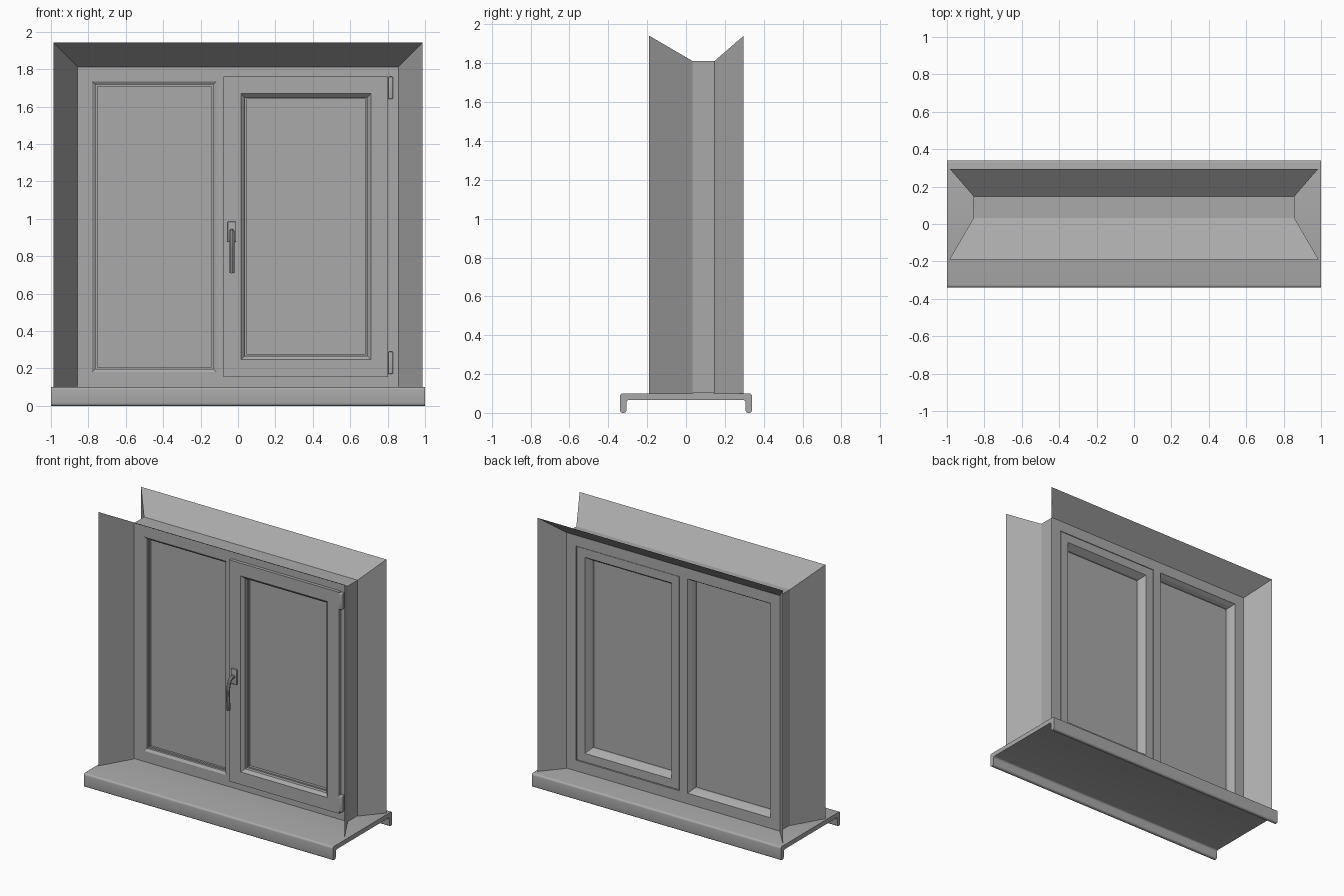
import bpy, bmesh
from mathutils import Vector

cube = bpy.data.objects.get("Cube")
if cube:
    bpy.data.objects.remove(cube, do_unlink=True)

GREY = (0.4, 0.4, 0.4, 1)
mat = bpy.data.materials.new("plain_grey")
mat.use_nodes = True
mat.diffuse_color = GREY
mat.node_tree.nodes["Principled BSDF"].inputs["Base Color"].default_value = GREY


def add_mesh(name, mesh, smooth=False):
    obj = bpy.data.objects.new(name, mesh)
    bpy.context.collection.objects.link(obj)
    mesh.materials.clear()
    mesh.materials.append(mat)
    if smooth:
        bpy.ops.object.select_all(action="DESELECT")
        obj.select_set(True)
        bpy.context.view_layer.objects.active = obj
        bpy.ops.object.shade_smooth_by_angle()
    return obj


def finish(name, bm, smooth=False):
    bmesh.ops.recalc_face_normals(bm, faces=bm.faces)
    mesh = bpy.data.meshes.new(name)
    bm.to_mesh(mesh)
    bm.free()
    return add_mesh(name, mesh, smooth)


def box(name, x, y, z, bevel=0):
    """Box from (low, high) pairs, optionally with rounded edges."""
    bm = bmesh.new()
    bmesh.ops.create_cube(bm, size=1)
    for v in bm.verts:
        v.co = Vector([(lo + hi) / 2 + c * (hi - lo) for c, (lo, hi) in zip(v.co, (x, y, z))])
    if bevel:
        bmesh.ops.bevel(bm, geom=bm.edges[:], offset=bevel, segments=3, profile=0.5, affect="EDGES")
    return finish(name, bm, bevel > 0)


def mitred_ring(name, x, z, profile):
    """Four mitred bars round a rectangle; profile holds (inset, y) points."""
    bm = bmesh.new()

    def corner(k, d, y):
        px = x[0] + d if k in (0, 3) else x[1] - d
        pz = z[0] + d if k in (0, 1) else z[1] - d
        return (px, y, pz)

    for k in range(4):
        a = [bm.verts.new(corner(k, d, y)) for d, y in profile]
        b = [bm.verts.new(corner((k + 1) % 4, d, y)) for d, y in profile]
        n = len(profile)
        for i in range(n):
            j = (i + 1) % n
            bm.faces.new((a[i], a[j], b[j], b[i]))
        bm.faces.new(a)
        bm.faces.new(b)
    return finish(name, bm)


SIDE, TOP, BASE = 0.857, 1.812, 0.1     # frame outline
FRONT, BACK, GLASS = 0.033, 0.147, 0.08  # depths


def flare(name, y_in, y_out, spread):
    """Thin splayed lining on the two sides and the top of the opening."""
    bm = bmesh.new()
    rows = []
    for y, s in ((y_in, 0), (y_out, spread)):
        w, h = SIDE + s, TOP + s
        rows.append([bm.verts.new(p) for p in ((-w, y, BASE), (-w, y, h), (w, y, h), (w, y, BASE))])
    for i in range(3):
        bm.faces.new((rows[0][i], rows[0][i + 1], rows[1][i + 1], rows[1][i]))
    return finish(name, bm)


# Sill board with rounded drop lips front and back
half = [(0.307, 0.067), (0.307, 0), (0.34, 0), (0.34, 0.1)]
outline = half + [(-y, z) for y, z in reversed(half)]
bm = bmesh.new()
face = bm.faces.new([bm.verts.new((-1, y, z)) for y, z in outline])
res = bmesh.ops.extrude_face_region(bm, geom=[face])
bmesh.ops.translate(bm, verts=[g for g in res["geom"] if isinstance(g, bmesh.types.BMVert)], vec=(2, 0, 0))
long_edges = [e for e in bm.edges if abs(e.verts[0].co.x - e.verts[1].co.x) > 1]
bmesh.ops.bevel(bm, geom=long_edges, offset=0.014, segments=4, profile=0.5, affect="EDGES")
finish("sill", bm, True)

# Splayed linings
flare("front_reveal", FRONT, -0.19, 0.13)
flare("back_reveal", BACK, 0.295, 0.128)

# Fixed frame and mullion
mitred_ring("outer_frame", (-SIDE, SIDE), (BASE + 0.003, TOP),
            [(0, FRONT), (0.077, FRONT), (0.077, BACK), (0, BACK)])
box("mullion", (-0.115, -0.05), (FRONT, BACK), (0.18, 1.736))

# Fixed light: stepped bead and pane
mitred_ring("fixed_bead", (-0.78, -0.115), (0.18, 1.736),
            [(0, FRONT), (0.018, 0.045), (0.018, 0.06), (0.028, 0.06),
             (0.028, 0.1), (0.018, 0.12), (0, BACK)])
box("fixed_pane", (-0.76, -0.135), (GLASS - 0.005, GLASS + 0.005), (0.2, 1.716))

# Opening sash, overlapping the frame at the front
mitred_ring("sash", (-0.077, 0.803), (0.155, 1.762),
            [(0, 0.01), (0.092, 0.01), (0.113, 0.03), (0.113, 0.055), (0.122, 0.055),
             (0.122, 0.1), (0.092, 0.145), (0.03, 0.145), (0.03, FRONT), (0, FRONT)])
box("sash_pane", (0.03, 0.695), (GLASS - 0.005, GLASS + 0.005), (0.26, 1.655))

# Hinges
for name, z in (("lower_hinge", (0.17, 0.29)), ("upper_hinge", (1.64, 1.76))):
    box(name, (0.804, 0.829), (0.004, FRONT + 0.002), z, 0.006)

# Handle: back plate and bent lever
HX = -0.033
box("handle_plate", (HX - 0.023, HX + 0.023), (-0.004, 0.012), (0.875, 0.985), 0.004)
curve = bpy.data.curves.new("lever_path", "CURVE")
curve.dimensions = "3D"
curve.bevel_depth = 0.013
curve.bevel_resolution = 3
curve.resolution_u = 8
curve.use_fill_caps = True
path = [(0.005, 0.93), (-0.035, 0.93), (-0.06, 0.89), (-0.066, 0.8), (-0.06, 0.71)]
spline = curve.splines.new("BEZIER")
spline.bezier_points.add(len(path) - 1)
for point, (y, z) in zip(spline.bezier_points, path):
    point.co = (HX, y, z)
    point.handle_left_type = point.handle_right_type = "AUTO"
helper = bpy.data.objects.new("lever_path", curve)
bpy.context.collection.objects.link(helper)
bpy.context.view_layer.update()
lever = bpy.data.meshes.new_from_object(helper.evaluated_get(bpy.context.evaluated_depsgraph_get()))
bpy.data.objects.remove(helper, do_unlink=True)
add_mesh("handle_lever", lever, True)
